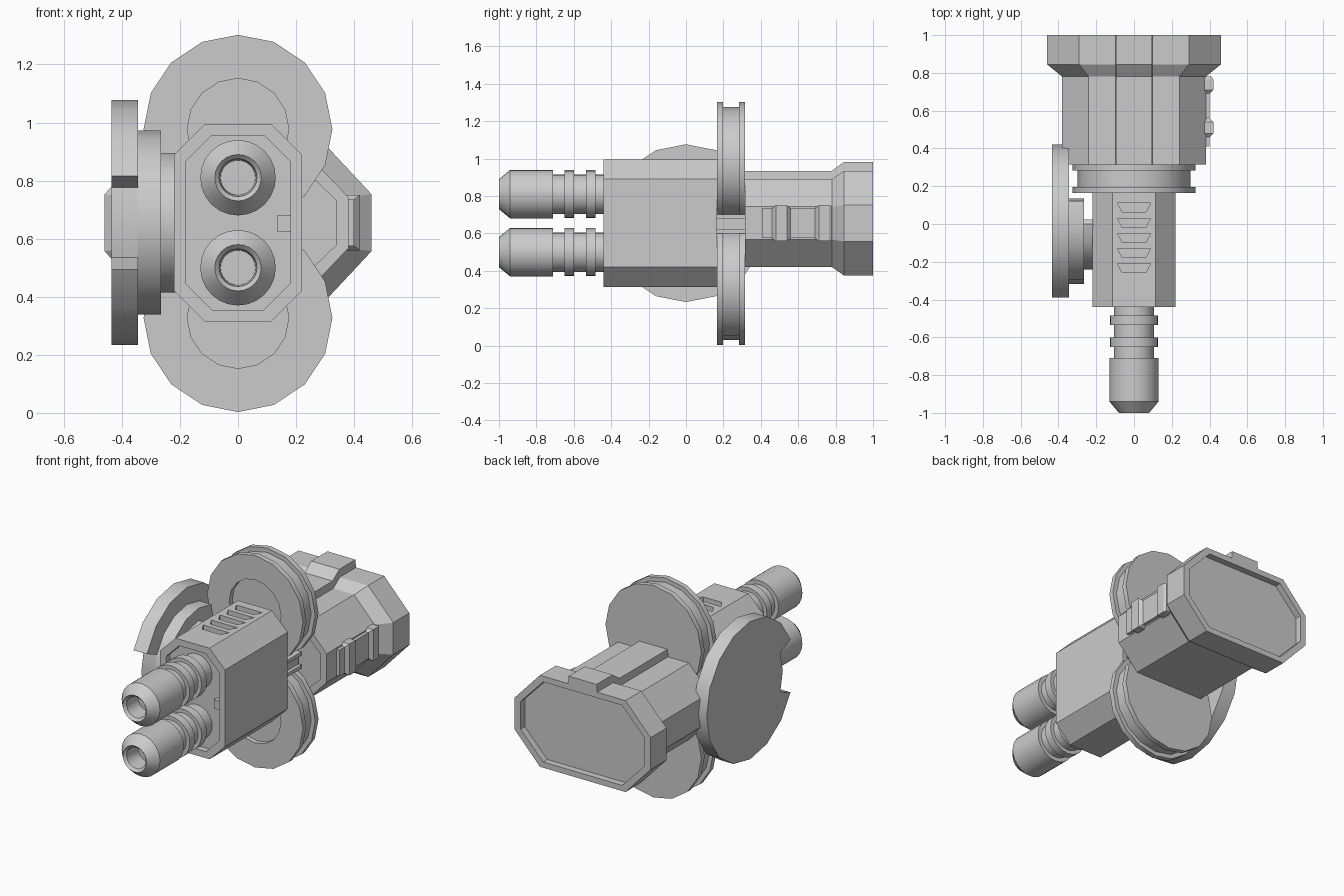
import bpy, bmesh
from math import sin, cos, pi, radians

if "Cube" in bpy.data.objects:
    bpy.data.objects.remove(bpy.data.objects["Cube"])

CZ = 0.655  # height of the main axis


def loft(name, rings):
    """Bridge successive point rings and cap both ends."""
    bm = bmesh.new()
    loops = [[bm.verts.new(p) for p in r] for r in rings]
    for a, b in zip(loops, loops[1:]):
        n = len(a)
        for i in range(n):
            j = (i + 1) % n
            bm.faces.new((a[i], a[j], b[j], b[i]))
    bm.faces.new(loops[0][::-1])
    bm.faces.new(loops[-1])
    bmesh.ops.recalc_face_normals(bm, faces=bm.faces)
    me = bpy.data.meshes.new(name)
    bm.to_mesh(me)
    bm.free()
    ob = bpy.data.objects.new(name, me)
    bpy.context.collection.objects.link(ob)
    return ob


def smooth(ob):
    bpy.ops.object.select_all(action='DESELECT')
    ob.select_set(True)
    bpy.context.view_layer.objects.active = ob
    bpy.ops.object.shade_smooth_by_angle(angle=radians(30))


def lathe(name, profile, cz, segs):
    """Turn (radius, y) pairs around a y-parallel axis at height cz."""
    smooth(loft(name, [[(r * sin(2 * pi * i / segs), y, cz + r * cos(2 * pi * i / segs))
                        for i in range(segs)] for r, y in profile]))


def octagon(hx, hz, tx, tz, y):
    pts = [(hx, tz), (tx, hz), (-tx, hz), (-hx, tz), (-hx, -tz), (-tx, -hz), (tx, -hz), (hx, -tz)]
    return [(x, y, CZ + z) for x, z in pts]


def box(name, x0, x1, y0, y1, z0, z1):
    return loft(name, [[(x0, y0, z), (x1, y0, z), (x1, y1, z), (x0, y1, z)] for z in (z0, z1)])


# receiver with recessed front
inner, outer = (.18, .30, .09, .21), (.22, .34, .115, .235)
receiver = loft("receiver", [octagon(*inner, -.40), octagon(*inner, -.44),
                             octagon(*outer, -.44), octagon(*outer, .165)])

# vent slots cut in the receiver top
for k in range(5):
    y = .11 - .08 * k
    outline = [(-.088, y), (.088, y), (.062, y - .048), (-.062, y - .048)]
    cutter = loft("vent_cutter", [[(px, py, z) for px, py in outline] for z in (.955, 1.03)])
    cutter.hide_render = True
    mod = receiver.modifiers.new("vent", 'BOOLEAN')
    mod.operation, mod.object, mod.solver = 'DIFFERENCE', cutter, 'EXACT'
    bpy.context.view_layer.objects.active = receiver
    bpy.ops.object.modifier_apply(modifier=mod.name)
    bpy.data.objects.remove(cutter, do_unlink=True)

# small latch in the front recess
box("front_latch", .135, .18, -.425, -.39, .625, .68)

# twin barrels with bored muzzles and rings
barrel = [(.06, -.88), (.065, -.985), (.08, -1), (.13, -.94), (.13, -.71), (.105, -.71),
          (.105, -.65), (.128, -.65), (.128, -.60), (.105, -.60), (.105, -.535),
          (.128, -.535), (.128, -.485), (.105, -.485), (.105, -.39)]
for name, z in (("upper_barrel", .81), ("lower_barrel", .50)):
    lathe(name, barrel, z, 24)

# grooved drums with dished front
drum = [(.175, .195), (.175, .165), (.325, .165), (.325, .197), (.298, .197),
        (.298, .283), (.325, .283), (.325, .315)]
for name, z in (("upper_drum", .977), ("lower_drum", .328)):
    lathe(name, drum, z, 16)

# link between the drums
box("link_core", -.18, .18, .16, .33, .62, .685)
for name, z in (("link_lower_plate", .60), ("link_upper_plate", .68)):
    box(name, -.20, .20, .16, .33, z, z + .022)

# flared rear housing, recessed at both ends
fin, fout = (.34, .20, .21, .075), (.38, .235, .24, .088)
flare, rim = (.46, .28, .29, .098), (.42, .245, .267, .085)
loft("rear_housing", [octagon(*fin, .34), octagon(*fin, .315), octagon(*fout, .315),
                      octagon(*fout, .78), octagon(*flare, .845), octagon(*flare, 1),
                      octagon(*rim, 1), octagon(*rim, .96)])

# rib along the top of the housing
loft("top_rib", [[(-.10, y, z - .06), (.10, y, z - .06), (.095, y, z), (-.095, y, z)]
                 for y, z in ((.315, .935), (.78, .935), (.845, .982), (1, .982))])

# clip on the right side of the housing
clip = [(.41, .40, .08), (.46, .40, .08), (.48, .42, .096), (.54, .42, .096), (.56, .40, .08),
        (.69, .40, .08), (.71, .42, .096), (.765, .42, .096), (.78, .41, .09)]
loft("side_clip", [[(.36, y, CZ - h), (x, y, CZ - h), (x, y, CZ + h), (.36, y, CZ + h)]
                   for y, x, h in clip])


# left side shield: notched disc on two stepped mounts
def arc(r, i):
    return (-r * cos(i * pi / 8), CZ + r * sin(i * pi / 8))


def plate(name, outline, x0, x1):
    smooth(loft(name, [[(x, y, z) for y, z in outline] for x in (x0, x1)]))


plate("side_shield", [arc(.422, i) for i in range(1, 16)] + [arc(.315, i) for i in (-1, 0, 1)],
      -.435, -.345)
for name, r, ymax, x0, x1 in (("shield_mount_outer", .317, .135, -.346, -.265),
                              ("shield_mount_inner", .24, .025, -.266, -.21)):
    plate(name, [(min(y, ymax), z) for y, z in (arc(r, i) for i in range(16))], x0, x1)
